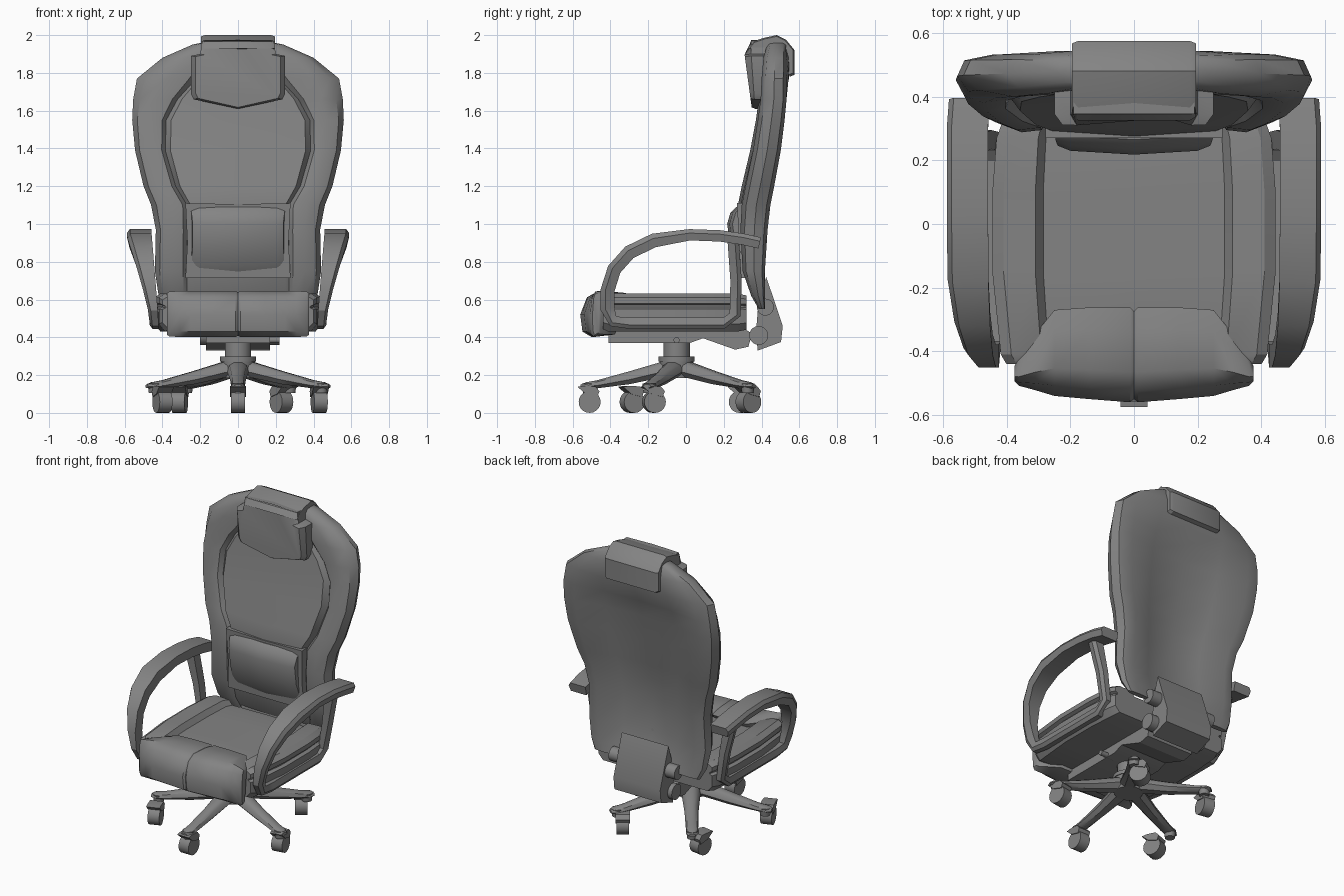
import bpy, bmesh, math
from mathutils import Matrix, Vector

cube = bpy.data.objects.get("Cube")
if cube:
    bpy.data.objects.remove(cube, do_unlink=True)

grey = bpy.data.materials.new("plain grey")
grey.use_nodes = True
tone = (0.23, 0.23, 0.23, 1)
grey.diffuse_color = tone
grey.node_tree.nodes["Principled BSDF"].inputs["Base Color"].default_value = tone


def finish(name, bm, angle=35):
    """Turn a bmesh into a shaded object."""
    bmesh.ops.recalc_face_normals(bm, faces=bm.faces[:])
    mesh = bpy.data.meshes.new(name)
    bm.to_mesh(mesh)
    bm.free()
    mesh.materials.append(grey)
    mesh.shade_smooth()
    mesh.set_sharp_from_angle(angle=math.radians(angle))
    obj = bpy.data.objects.new(name, mesh)
    bpy.context.scene.collection.objects.link(obj)


def loft(name, rings, angle=35, matrix=None):
    """Skin a list of equal closed rings and cap both ends."""
    bm = bmesh.new()
    rows = [[bm.verts.new(p) for p in ring] for ring in rings]
    n = len(rows[0])
    for a, b in zip(rows, rows[1:]):
        for i in range(n):
            j = (i + 1) % n
            bm.faces.new((a[i], a[j], b[j], b[i]))
    bm.faces.new(rows[0])
    bm.faces.new(rows[-1])
    if matrix:
        bm.transform(matrix)
    finish(name, bm, angle)


def mirrored(half):
    """Complete a half section that starts and ends on the centre line."""
    return half + [(-p[0],) + tuple(p[1:]) for p in reversed(half[1:-1])]


def prism(name, outline, half_width, bevel=0.0, matrix=None):
    """Side outline (y, z) extruded across x, with softened ends."""
    cy = sum(p[0] for p in outline) / len(outline)
    cz = sum(p[1] for p in outline) / len(outline)
    spans = [(-half_width, 0.92), (-half_width + bevel, 1), (half_width - bevel, 1), (half_width, 0.92)]
    if not bevel:
        spans = [(-half_width, 1), (half_width, 1)]
    rings = [[(x, cy + (y - cy) * s, cz + (z - cz) * s) for y, z in outline] for x, s in spans]
    loft(name, rings, 30, matrix)


def cylinder(name, radius, depth, matrix, top=None):
    bm = bmesh.new()
    bmesh.ops.create_cone(bm, cap_ends=True, segments=20, radius1=radius,
                          radius2=radius if top is None else top, depth=depth, matrix=matrix)
    finish(name, bm)


# Backrest rows: height, half width, rim front, rim back, panel half width, panel front, rear hollow
rows = [(.55, .385, .385, .42, .25, .385, .3), (.62, .42, .345, .42, .27, .35, .5),
        (.75, .44, .30, .42, .27, .31, .6), (.97, .435, .288, .435, .27, .29, .6),
        (1.1, .46, .295, .45, .27, .275, .55), (1.2, .50, .315, .47, .33, .295, .55),
        (1.39, .545, .355, .505, .385, .34, .5), (1.55, .56, .38, .525, .38, .37, .45),
        (1.66, .555, .395, .535, .32, .385, .3), (1.77, .535, .40, .535, .22, .40, -.08),
        (1.88, .40, .41, .535, .15, .41, -.1), (1.95, .24, .43, .53, .1, .43, 0),
        (1.975, .12, .45, .51, .05, .45, 0)]
rings = []
for z, w, f, b, p, c, hollow in rows:
    t = b - f
    half = [(0, c), (p * .93, c + t * .1), (p, f + t * .25), (p + (w - p) * .12, f + t * .05),
            (p + (w - p) * .5, f), (p + (w - p) * .85, f + t * .15), (w, f + t * .5),
            (w * .96, b - t * .15), (w * .8, b - t * .02), (w * .45, b - t * hollow * .75), (0, b - t * hollow)]
    rings.append(mirrored([(x, y, z) for x, y in half]))
loft("backrest", rings, 38)

# Lumbar cushion on its frame
frame = mirrored([(0, .715), (.278, .715), (.268, .9), (.278, 1.11), (0, 1.105)])
loft("lumbar_frame", [[(x, y - (z - .9) * .06, z) for x, z in frame] for y in (.282, .34)])
rings = []
for z, y, w in [(.735, .3, .262), (.78, .27, .256), (.88, .235, .25), (1.0, .218, .25), (1.06, .235, .256),
                (1.09, .265, .262)]:
    rings.append(mirrored([(0, y, z), (w * .8, y + .012, z), (w - .01, y + .028, z), (w, .33, z), (0, .34, z)]))
loft("lumbar_cushion", rings)

# Headrest pad with side tabs, and the strap that wraps over the top
pad = mirrored([(0, 1.61), (.235, 1.66), (.25, 1.69), (.25, 1.89), (.2, 1.9), (.19, 1.97), (0, 1.975)])
front = [(x * .9, .31 + (1.9 - z) * .13 if z < 1.9 else .31 + (z - 1.9) * .7, 1.8 + (z - 1.8) * .96) for x, z in pad]
middle = [(x, .345 + max(1.9 - z, 0) * .07, z) for x, z in pad]
back = [(x, .42, z) for x, z in pad]
loft("headrest_pad", [front, middle, back], 30)
prism("headrest_strap", [(.325, 1.93), (.35, 1.965), (.41, 1.985), (.48, 2.0), (.53, 1.975), (.575, 1.92),
                         (.575, 1.79), (.55, 1.78), (.53, 1.87), (.45, 1.92)], .195, .02)

# Seat: half section swept from front to back
section = [(0, .6), (.285, .595), (.31, .628), (.41, .632), (.445, .61), (.445, .58), (.425, .57),
           (.425, .56), (.445, .55), (.445, .47), (.41, .43), (0, .43)]
rings = []
for y, wide, tall in [(-.44, .9, .85), (-.41, .94, 1), (-.15, 1, 1), (.1, 1, 1), (.27, .97, 1), (.32, .93, .9)]:
    rings.append(mirrored([(x * wide, y, .53 + (z - .53) * tall) for x, z in section]))
loft("seat", rings, 30)

# Front roll in two halves meeting at a seam
roll = [(0, .62), (.25, .637), (.68, .645), (.88, .612), (1, .52), (.96, .43), (.8, .402), (.4, .415)]
stations = [(0, -.275, -.55, .95), (.012, -.262, -.56, 1), (.14, -.262, -.55, 1), (.25, -.27, -.54, 1),
            (.31, -.345, -.522, 1), (.362, -.42, -.508, .98), (.375, -.445, -.495, .92)]
for side, word in [(1, "left"), (-1, "right")]:
    loft("seat_roll_" + word, [[(side * x, rear + (front_y - rear) * u, .525 + (z - .525) * s) for u, z in roll]
                               for x, rear, front_y, s in stations], 40)

# Armrests: one loop of arm, front curve, lower rail and rear post
arm_path = [(.39, .90), (.3, .92), (.18, .937), (.02, .943), (-.17, .913), (-.3, .85), (-.38, .76),
            (-.415, .65), (-.415, .55), (-.385, .485), (-.3, .475), (.2, .475), (.26, .52), (.265, .7), (.25, .91)]
for side, word in [(1, "left"), (-1, "right")]:
    rings = []
    last = len(arm_path) - 1
    for i, (y, z) in enumerate(arm_path):
        a, b = arm_path[max(i - 1, 0)], arm_path[min(i + 1, last)]
        t = Vector((b[0] - a[0], b[1] - a[1])).normalized()
        n = Vector((t.y, -t.x))
        post = i > 11
        h = .037 if 4 <= i <= 8 else .03
        lean = min(max((z - .5) / .42, 0), 1)
        inner = .42 + (.06 if post else .038) * lean
        outer = .468 + (.085 if post else .12) * lean ** 1.2
        shape = [(inner, 1), (outer - .015, 1), (outer, .3), (outer - .01, -1), (inner, -1)]
        rings.append([(side * x, y + n.x * h * k, z + n.y * h * k) for x, k in shape])
    loft("armrest_" + word, rings, 30)

# Tilt mechanism under the seat, its lever, and the bracket to the back
prism("tilt_mechanism", [(-.41, .44), (-.41, .37), (.02, .37), (.09, .395), (.26, .335), (.33, .35),
                         (.35, .42), (.3, .45)], .17)
across = Matrix.Rotation(math.pi / 2, 4, 'Y')
cylinder("tilt_lever", .016, .1, Matrix.Translation((.17, -.05, .385)) @ across)
prism("back_bracket", [(.425, .72), (.512, .46), (.503, .375), (.38, .33), (.37, .42), (.385, .6)], .17)
cylinder("bracket_pivot", .05, .42, Matrix.Translation((.01, .385, .41)) @ across)
cylinder("bracket_spindle", .045, .48, Matrix.Translation((0, .42, .56)) @ across)

# Gas column and hub
centre = Vector((0, -.05, 0))
cylinder("column", .07, .1, Matrix.Translation(centre + Vector((0, 0, .335))))
cylinder("hub", .085, .095, Matrix.Translation(centre + Vector((0, 0, .2325))), .09)
cylinder("hub_collar", .095, .025, Matrix.Translation(centre + Vector((0, 0, .285))))

# Five legs, each with a swivelling castor
leg = [(0, .275, .19, .065), (.09, .267, .185, .056), (.25, .22, .152, .042),
       (.42, .173, .13, .037), (.48, .162, .128, .037), (.508, .15, .132, .022)]
castors = [(0, -.51, 0), (.43, -.17, 10), (.23, .33, 35), (-.31, .29, -10), (-.40, -.285, 20)]
hood = [(-.065, .138), (-.03, .143), (.03, .14), (.052, .115), (.04, .085), (-.02, .1)]
for i, (cx, cy, turn) in enumerate(castors):
    angle = math.radians(-90 + 72 * i)
    rings = [[(r, w * k, lo + (hi - lo) * v) for k, v in
              [(-.5, 0), (.5, 0), (1, .35), (.8, .8), (.35, 1), (-.35, 1), (-.8, .8), (-1, .35)]]
             for r, hi, lo, w in leg]
    loft(f"leg_{i + 1}", rings, 40, Matrix.Translation(centre) @ Matrix.Rotation(angle, 4, 'Z'))
    tip = centre + Vector((math.cos(angle), math.sin(angle), 0)) * .465
    cylinder(f"castor_stem_{i + 1}", .03, .05, Matrix.Translation((tip.x, tip.y, .13)), .036)
    place = Matrix.Translation((cx, cy, 0)) @ Matrix.Rotation(math.radians(turn), 4, 'Z')
    cylinder(f"castor_wheel_{i + 1}", .058, .072, place @ Matrix.Translation((0, 0, .058)) @ across)
    prism(f"castor_hood_{i + 1}", hood, .042, 0, place)
